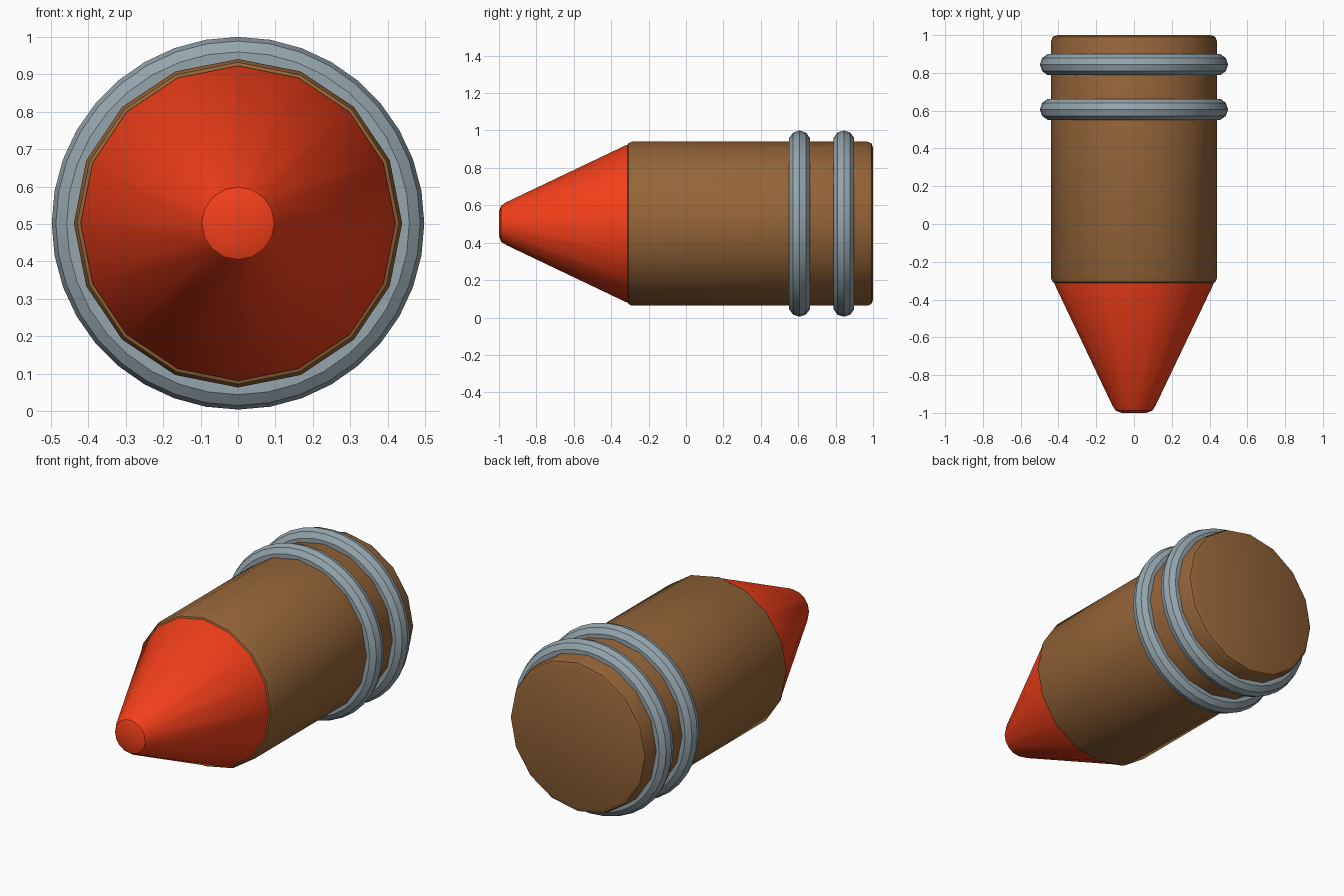
import bpy, bmesh
from math import sin, cos, pi, radians

if "Cube" in bpy.data.objects:
    bpy.data.objects.remove(bpy.data.objects["Cube"])

CZ = 0.502  # height of the long axis


def material(name, rgb):
    m = bpy.data.materials.new(name)
    m.diffuse_color = (*rgb, 1)
    m.use_nodes = True
    m.node_tree.nodes["Principled BSDF"].inputs["Base Color"].default_value = m.diffuse_color
    return m


def finish(obj, mat):
    obj.data.materials.append(mat)
    bpy.ops.object.select_all(action='DESELECT')
    obj.select_set(True)
    bpy.context.view_layer.objects.active = obj
    bpy.ops.object.shade_smooth_by_angle(angle=radians(35))


def lathe(name, profile, sides, mat):
    """Closed solid from (radius, y) points turned about the y axis."""
    bm = bmesh.new()
    loops = []
    for r, y in profile:
        angles = [2 * pi * i / sides for i in range(sides)]
        loops.append([bm.verts.new((r * sin(a), y, CZ + r * cos(a))) for a in angles])
    for a, b in zip(loops, loops[1:]):
        for i in range(sides):
            j = (i + 1) % sides
            bm.faces.new((a[i], a[j], b[j], b[i]))
    bm.faces.new(loops[0])
    bm.faces.new(loops[-1])
    bmesh.ops.recalc_face_normals(bm, faces=bm.faces)
    mesh = bpy.data.meshes.new(name)
    bm.to_mesh(mesh)
    bm.free()
    obj = bpy.data.objects.new(name, mesh)
    bpy.context.collection.objects.link(obj)
    finish(obj, mat)


brown = material("brown", (0.30, 0.13, 0.04))
red = material("red", (0.90, 0.05, 0.01))
steel = material("blue_grey", (0.30, 0.38, 0.42))

# Cylindrical body with softened rims
lathe("body", [(0.415, -0.315), (0.43, -0.308), (0.439, -0.287),
               (0.439, 0.968), (0.43, 0.991), (0.407, 1.0)], 16, brown)

# Blunt conical nose
lathe("nose", [(0.065, -1.0), (0.097, -0.988), (0.115, -0.96),
               (0.421, -0.318), (0.421, -0.30)], 16, red)

# Two bands near the back
for i, y in enumerate((0.607, 0.844)):
    bpy.ops.mesh.primitive_torus_add(major_radius=0.44, minor_radius=0.058,
                                     major_segments=36, minor_segments=10,
                                     location=(0, y, CZ), rotation=(pi / 2, 0, 0))
    band = bpy.context.object
    band.name = f"band_{i + 1}"
    finish(band, steel)
    for p in band.data.polygons:
        p.use_smooth = True
    bpy.ops.object.shade_smooth()
